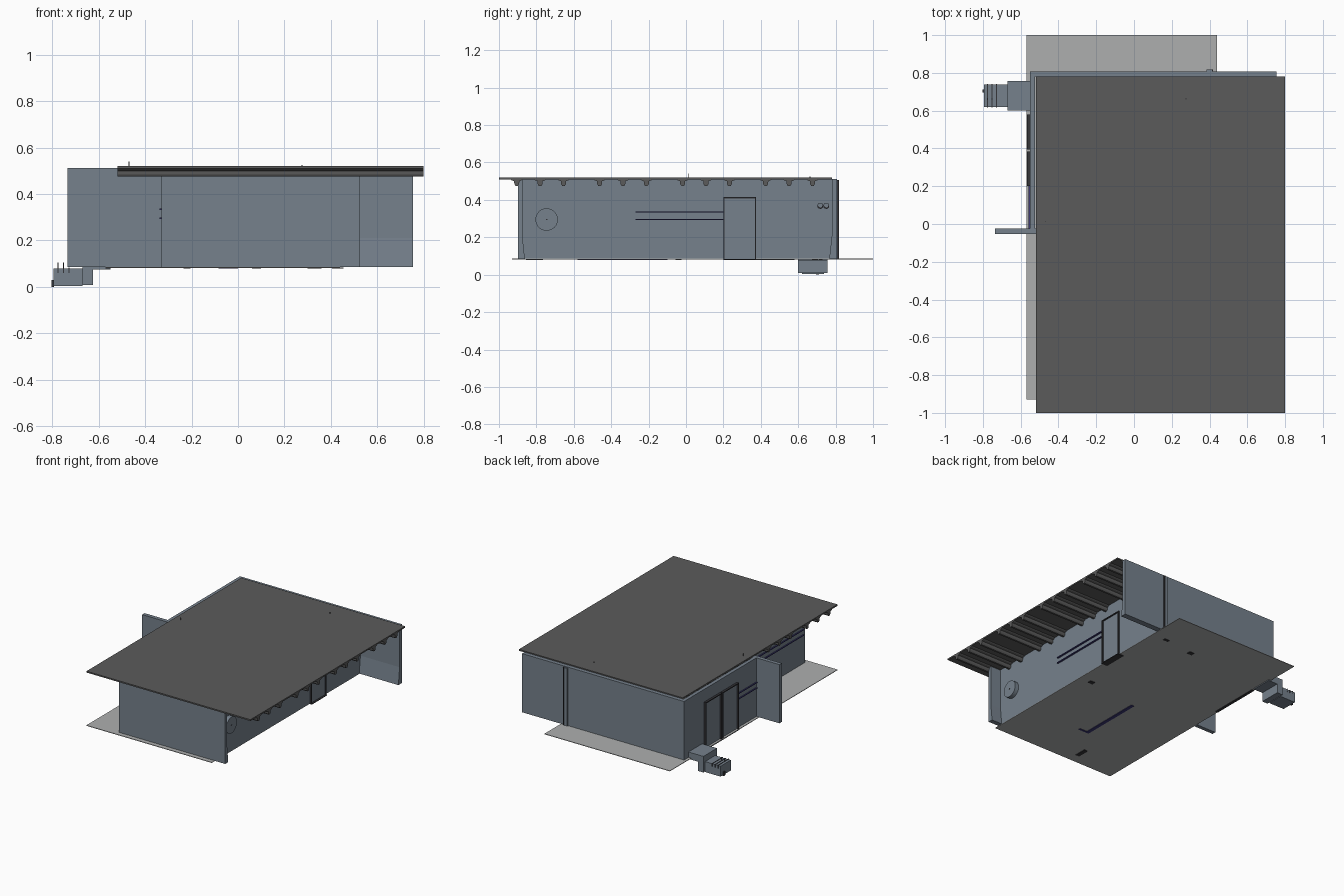
import bpy, bmesh, math
from mathutils import Matrix

if "Cube" in bpy.data.objects:
    bpy.data.objects.remove(bpy.data.objects["Cube"])


def mat(name, rgb):
    m = bpy.data.materials.new(name)
    m.diffuse_color = (*rgb, 1)
    m.use_nodes = True
    m.node_tree.nodes["Principled BSDF"].inputs["Base Color"].default_value = m.diffuse_color
    return m


WALL = mat("blue_grey_wall", (0.18, 0.22, 0.265))
ROOF = mat("dark_grey_roof", (0.105, 0.105, 0.105))
FLOOR = mat("light_grey_floor", (0.42, 0.43, 0.43))
DARK = mat("charcoal_trim", (0.035, 0.035, 0.04))
NAVY = mat("navy_rail", (0.045, 0.04, 0.17))


def finish(name, bm, material):
    bmesh.ops.recalc_face_normals(bm, faces=bm.faces)
    me = bpy.data.meshes.new(name)
    bm.to_mesh(me)
    bm.free()
    me.materials.append(material)
    ob = bpy.data.objects.new(name, me)
    bpy.context.collection.objects.link(ob)
    return ob


def box(name, x, y, z, material):
    """Box from (min, max) ranges."""
    bm = bmesh.new()
    bmesh.ops.create_cube(bm, size=1)
    for v in bm.verts:
        for i, (a, b) in enumerate((x, y, z)):
            v.co[i] = a if v.co[i] < 0 else b
    return finish(name, bm, material)


def prism_x(name, profile, x, material):
    """Extrude a (y, z) profile along x."""
    bm = bmesh.new()
    f = bm.faces.new([bm.verts.new((x[0], py, pz)) for py, pz in profile])
    ext = bmesh.ops.extrude_face_region(bm, geom=[f])
    for v in ext["geom"]:
        if isinstance(v, bmesh.types.BMVert):
            v.co.x = x[1]
    return finish(name, bm, material)


def disc_x(name, x, y, z, r, material, segs=32):
    """Cylinder lying along x."""
    bm = bmesh.new()
    m = Matrix.Translation(((x[0] + x[1]) / 2, y, z)) @ Matrix.Rotation(math.pi / 2, 4, 'Y')
    bmesh.ops.create_cone(bm, cap_ends=True, segments=segs, radius1=r, radius2=r,
                          depth=x[1] - x[0], matrix=m)
    return finish(name, bm, material)


Z0, Z1 = 0.085, 0.512

# floor sheet
box("floor", (-0.57, 0.44), (-0.93, 1.0), (0.082, 0.086), FLOOR)

# roof slab and hanging ribs
box("roof_slab", (-0.52, 0.80), (-1.0, 0.78), (0.51, 0.52), ROOF)
half = [(0.034, 0.511), (0.027, 0.505), (0.014, 0.50), (0.013, 0.485), (0.007, 0.475)]
stem = half + [(-y, z) for y, z in reversed(half)]
for centre in (-0.78, -0.337, 0.107, 0.551):
    for off in (-0.125, 0, 0.125):
        prism_x("roof_rib", [(centre + off + y, z) for y, z in stem], (-0.52, 0.80), ROOF)

# main walls
box("back_wall", (-0.55, 0.44), (0.78, 0.808), (Z0, Z1), WALL)
box("front_wall", (-0.33, 0.44), (-0.897, -0.875), (Z0, Z1), WALL)
box("right_wall", (0.415, 0.44), (-0.88, 0.79), (Z0, Z1), WALL)
box("left_rear_wall", (-0.55, -0.525), (-0.04, 0.79), (Z0, Z1), WALL)
box("left_front_wall", (-0.33, -0.305), (-0.88, -0.04), (Z0, Z1), WALL)
box("left_fin_wall", (-0.735, -0.305), (-0.052, -0.024), (Z0, Z1), WALL)

# right fins flare out near the base
prism_x("front_fin", [(-0.897, Z0), (-0.862, Z0), (-0.875, 0.21), (-0.875, Z1), (-0.897, Z1)],
        (0.44, 0.525), WALL)
prism_x("back_fin", [(0.808, Z0), (0.766, Z0), (0.78, 0.21), (0.78, Z1), (0.808, Z1)],
        (0.44, 0.755), WALL)


def door(name, x, y, top, panel):
    """Framed door on a wall facing along x."""
    w = 0.007
    for a in (y[0], y[1] - w):
        box(name + "_jamb", x, (a, a + w), (Z0, top), DARK)
    box(name + "_head", x, y, (top - w, top), DARK)
    box(name + "_panel", panel, (y[0] + w, y[1] - w), (Z0, top - w), WALL)


door("right_door", (0.43, 0.452), (0.20, 0.375), 0.415, (0.43, 0.444))
for y in ((0.20, 0.385), (0.395, 0.58)):
    door("left_door", (-0.566, -0.54), y, 0.42, (-0.554, -0.54))

# handrail strips
for z in (0.295, 0.335):
    for x, y in (((0.44, 0.452), (-0.27, 0.20)), ((-0.558, -0.55), (-0.03, 0.20)),
                 ((-0.338, -0.33), (-0.875, -0.05))):
        box("rail", x, y, (z - 0.003, z + 0.003), NAVY)

# round vent and twin lamps on the right wall
disc_x("round_vent", (0.44, 0.47), -0.745, 0.295, 0.06, WALL)
disc_x("vent_hub", (0.47, 0.473), -0.745, 0.295, 0.004, DARK, 8)
for y in (0.718, 0.75):
    disc_x("lamp_body", (0.44, 0.465), y, 0.368, 0.016, DARK, 16)
    disc_x("lamp_face", (0.465, 0.468), y, 0.372, 0.012, WALL, 16)

# drain pipe on the back wall
box("drain_pipe", (0.385, 0.412), (0.806, 0.817), (Z0, 0.505), WALL)
box("drain_pipe_edge", (0.412, 0.418), (0.806, 0.819), (Z0, 0.505), DARK)

# outside machine with its duct
box("duct_top", (-0.67, -0.55), (0.60, 0.757), (0.075, 0.125), WALL)
box("duct_leg", (-0.67, -0.625), (0.60, 0.757), (0.008, 0.08), WALL)
box("machine_body", (-0.795, -0.67), (0.62, 0.738), (0.004, 0.08), WALL)
for x in (-0.775, -0.752, -0.728):
    box("machine_band", (x - 0.002, x + 0.002), (0.617, 0.741), (0.06, 0.083), DARK)
for x in (-0.775, -0.752):
    box("machine_pin", (x - 0.002, x + 0.002), (0.66, 0.664), (0.08, 0.105), DARK)
box("machine_knob", (-0.803, -0.793), (0.695, 0.712), (0.0, 0.03), DARK)

# small roof mast and stub
box("roof_mast", (-0.472, -0.468), (0.01, 0.014), (0.52, 0.54), DARK)
box("roof_stub", (0.273, 0.279), (0.66, 0.666), (0.52, 0.526), DARK)

# feet of the fittings that show beneath the floor
for x, y, w, d in ((0.08, 0.69, 0.04, 0.03), (0.32, 0.72, 0.04, 0.02), (0.34, -0.04, 0.04, 0.03),
                   (-0.22, -0.81, 0.03, 0.09), (-0.56, 0.39, 0.02, 0.38), (0.43, 0.287, 0.05, 0.175)):
    box("fitting_foot", (x - w / 2, x + w / 2), (y - d / 2, y + d / 2), (0.079, 0.084), DARK)
box("counter_foot", (-0.085, -0.06), (-0.58, -0.10), (0.079, 0.084), NAVY)
box("counter_return_foot", (-0.06, 0.0), (-0.58, -0.565), (0.079, 0.084), NAVY)
